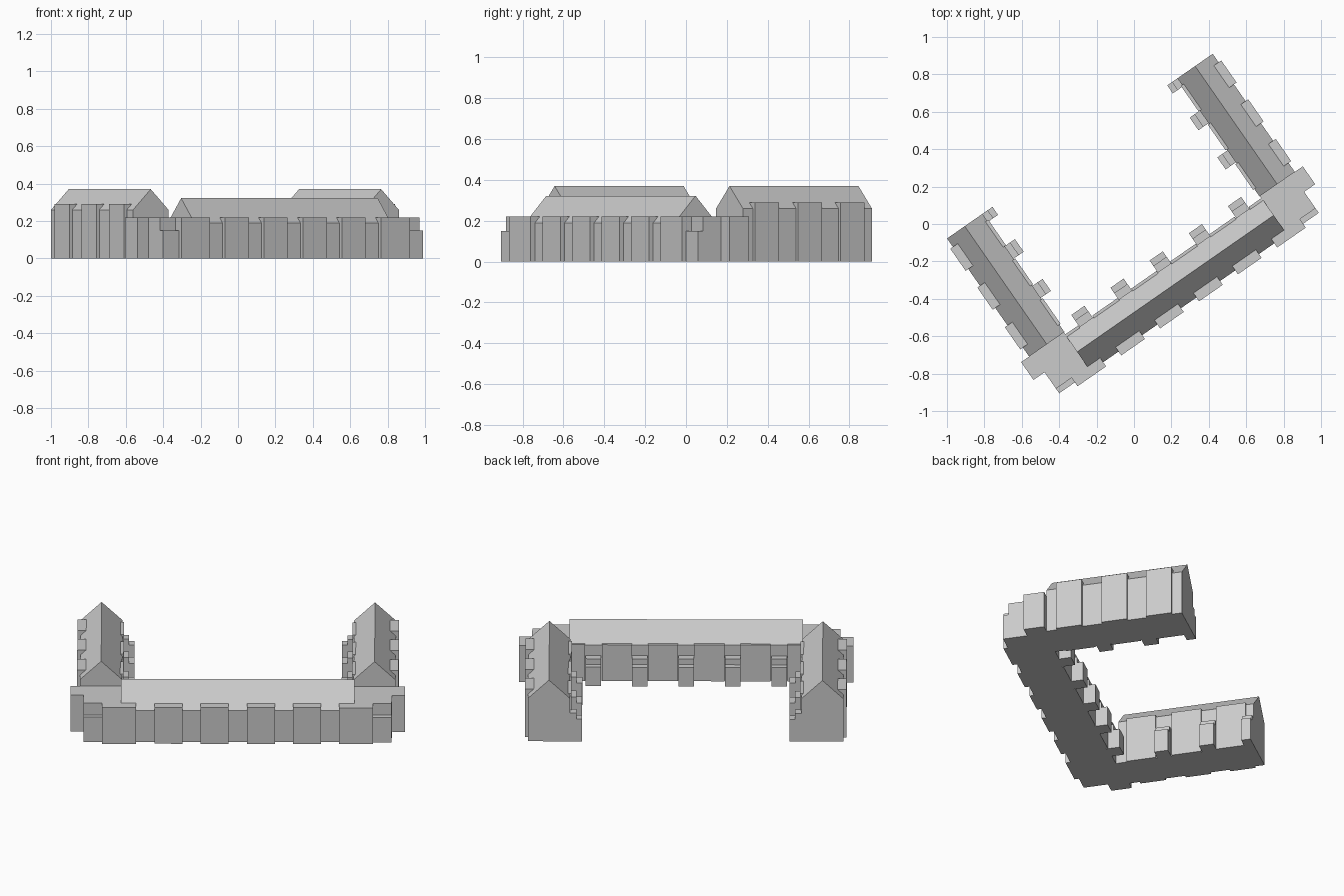
import bpy, math
from mathutils import Matrix

if "Cube" in bpy.data.objects:
    bpy.data.objects.remove(bpy.data.objects["Cube"])

TURN = Matrix.Rotation(math.radians(34.8), 4, 'Z')
grey = bpy.data.materials.new("light_grey")
grey.diffuse_color = (0.6, 0.6, 0.6, 1)
grey.use_nodes = True
grey.node_tree.nodes["Principled BSDF"].inputs["Base Color"].default_value = grey.diffuse_color


def add_mesh(name, verts, faces):
    me = bpy.data.meshes.new(name)
    me.from_pydata(verts, [], faces)
    me.materials.append(grey)
    me.transform(TURN)
    ob = bpy.data.objects.new(name, me)
    bpy.context.collection.objects.link(ob)
    return ob


def prism(name, profile, a, b, axis):
    """Extrude a (across, z) profile along the local axis from a to b."""
    n = len(profile)
    if axis == 'u':
        verts = [(t, p, z) for t in (a, b) for p, z in profile]
    else:
        verts = [(p, t, z) for t in (a, b) for p, z in profile]
    faces = [tuple(range(n)), tuple(range(2 * n - 1, n - 1, -1))]
    faces += [(i, i + n, (i + 1) % n + n, (i + 1) % n) for i in range(n)]
    ob = add_mesh(name, verts, faces)
    import bmesh
    bm = bmesh.new()
    bm.from_mesh(ob.data)
    bmesh.ops.recalc_face_normals(bm, faces=bm.faces)
    bm.to_mesh(ob.data)
    bm.free()


def box(name, u0, u1, v0, v1, h):
    u0, u1 = sorted((u0, u1))
    prism(name, [(v0, 0), (v1, 0), (v1, h), (v0, h)], u0, u1, 'u')


# Main hall with pitched roof
prism("main_hall", [(-0.513, 0), (-0.285, 0), (-0.285, 0.214), (-0.388, 0.322), (-0.513, 0.19)],
      -0.64, 0.64, 'u')

# Front and back piers along the hall
for i in range(-2, 3):
    if abs(i) < 2:
        continue
for c in (-0.38, -0.127, 0.127, 0.38):
    box("front_pier", c - 0.077, c + 0.077, -0.538, -0.4845, 0.22)
    box("back_pier", c - 0.083, c + 0.083, -0.2935, -0.275, 0.22)

# Stepped bays along the back of the hall
for i in range(-2, 3):
    c = i * 0.255
    box("back_bay", c - 0.043, c + 0.043, -0.29, -0.208, 0.115)
    box("back_bay_step", c - 0.043, c + 0.043, -0.29, -0.243, 0.15)

for s in (-1, 1):
    # Side wing with pitched roof
    prism("wing", [(s * 0.865, 0), (s * 0.635, 0), (s * 0.635, 0.26), (s * 0.75, 0.37), (s * 0.865, 0.26)],
          -0.262, 0.507, 'v')
    # Wing piers, outside and inside
    for v in (-0.131, 0.127, 0.38):
        box("wing_outer_pier", s * 0.833, s * 0.882, v - 0.072, v + 0.072, 0.29)
        box("wing_inner_pier", s * 0.627, s * 0.65, v - 0.083, v + 0.083, 0.27)
    # Wing bays facing the courtyard
    for v0, v1 in ((0.455, 0.507), (0.215, 0.297), (-0.04, 0.038)):
        box("wing_bay", s * 0.569, s * 0.64, v0, v1, 0.135)
        box("wing_bay_step", s * 0.60, s * 0.64, v0, v1, 0.17)
    # Flat corner block with end piers and low corner step
    box("corner_block", s * 0.845, s * 0.638, -0.485, -0.26, 0.22)
    box("corner_side_pier", s * 0.917, s * 0.84, -0.378, -0.262, 0.22)
    box("corner_front_pier", s * 0.743, s * 0.557, -0.54, -0.4845, 0.22)
    box("corner_low_step", s * 0.845, s * 0.74, -0.515, -0.48, 0.15)
    box("corner_back_pier", s * 0.64, s * 0.555, -0.2935, -0.275, 0.22)
